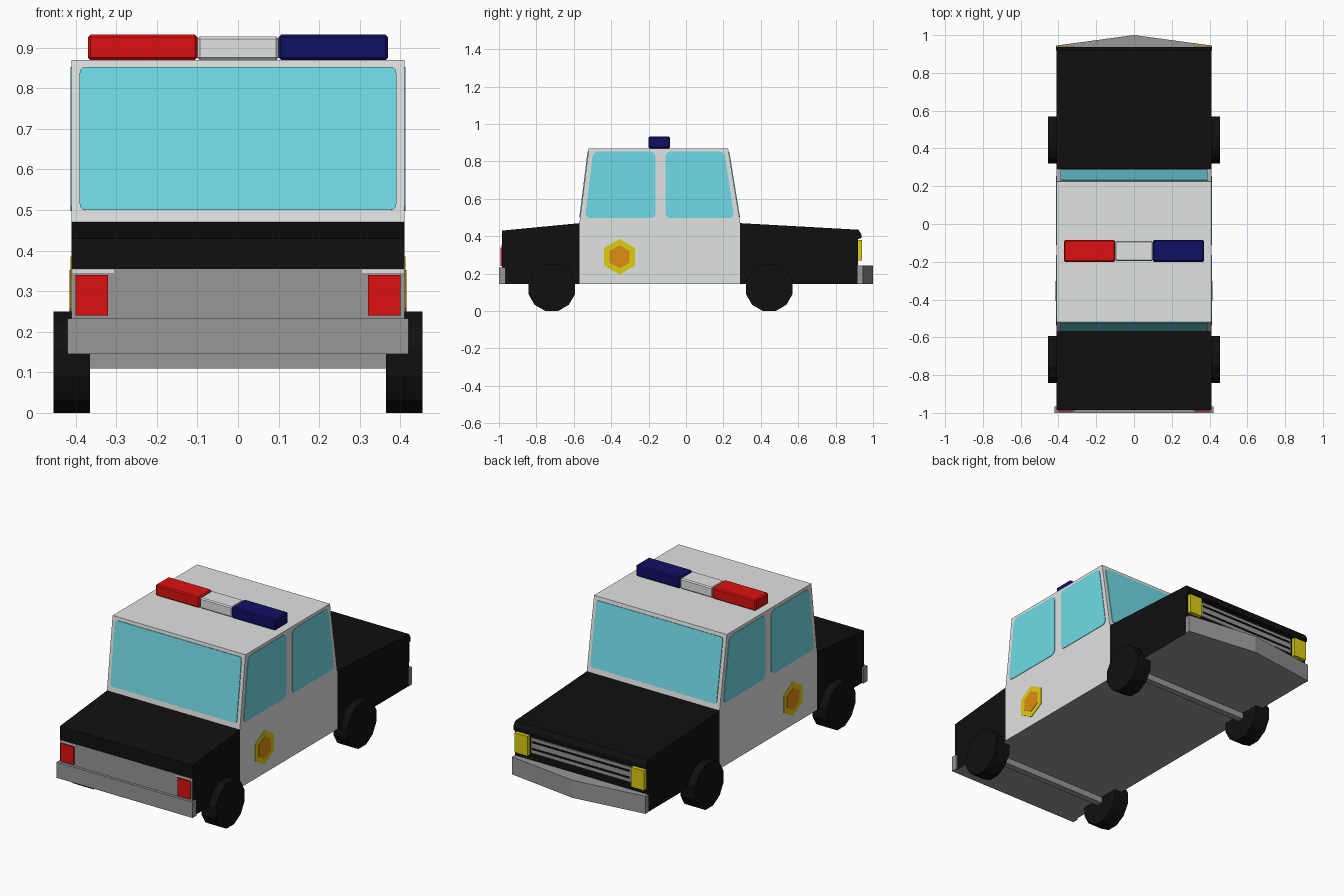
import bpy, bmesh, math
from mathutils import Vector, Matrix

if "Cube" in bpy.data.objects:
    bpy.data.objects.remove(bpy.data.objects["Cube"])

def mat(name, r, g, b):
    m = bpy.data.materials.new(name)
    m.diffuse_color = (r, g, b, 1)
    m.use_nodes = True
    m.node_tree.nodes["Principled BSDF"].inputs["Base Color"].default_value = m.diffuse_color
    return m

WHITE = mat("white", .75, .76, .76)
BLACK = mat("black", .005, .005, .005)
GREY = mat("grey", .31, .31, .31)
GLASS = mat("glass_blue", .17, .73, .82)
RED = mat("red", .73, .005, .005)
NAVY = mat("navy", .005, .005, .13)
YELLOW = mat("yellow", .73, .62, .006)
ORANGE = mat("orange", .73, .27, .006)

X, Y, Z = Vector((1, 0, 0)), Vector((0, 1, 0)), Vector((0, 0, 1))

def prism(name, pts, origin, u, v, depth, *mats, bevel=0):
    """Polygon in the u/v plane at origin, extruded by depth along u x v."""
    u, v, o = u.normalized(), v.normalized(), Vector(origin)
    n = u.cross(v) * depth
    bm = bmesh.new()
    face = bm.faces.new([bm.verts.new(o + u * a + v * b) for a, b in pts])
    ext = bmesh.ops.extrude_face_region(bm, geom=[face], use_keep_orig=True)
    bmesh.ops.translate(bm, vec=n, verts=[e for e in ext["geom"] if isinstance(e, bmesh.types.BMVert)])
    bmesh.ops.recalc_face_normals(bm, faces=bm.faces[:])
    if bevel:
        bmesh.ops.bevel(bm, geom=bm.edges[:], offset=bevel, segments=1, affect='EDGES')
    me = bpy.data.meshes.new(name)
    bm.to_mesh(me)
    bm.free()
    for m in mats:
        me.materials.append(m)
    ob = bpy.data.objects.new(name, me)
    bpy.context.collection.objects.link(ob)
    return ob

def box(name, x0, x1, y0, y1, z0, z1, m, bevel=0):
    return prism(name, [(x0, y0), (x1, y0), (x1, y1), (x0, y1)], (0, 0, z0), X, Y, z1 - z0, m, bevel=bevel)

def rounded(pts, r=.03, seg=3):
    """Round the corners of a polygon with short curves."""
    out = []
    for i, p in enumerate(pts):
        p, a, b = Vector(p), Vector(pts[i - 1]), Vector(pts[(i + 1) % len(pts)])
        s, e = p + (a - p).normalized() * r, p + (b - p).normalized() * r
        for k in range(seg + 1):
            t = k / seg
            out.append(s * (1 - t) ** 2 + p * 2 * t * (1 - t) + e * t * t)
    return out

def ngon(n, r, cy, cz, start):
    return [(cy + r * math.cos(start + 2 * math.pi * i / n),
             cz + r * math.sin(start + 2 * math.pi * i / n)) for i in range(n)]

# Body: one side profile, cut into boot, cabin and bonnet, then coloured by position
profile = [(-.985, .145), (.92, .145), (.92, .385), (.937, .39), (.937, .41), (.922, .435),
           (.29, .47), (.225, .87), (-.52, .87), (-.57, .47), (-.985, .43), (-.985, .355)]
body = prism("body", profile, (-.41, 0, 0), Y, Z, .82, WHITE, BLACK, GREY)
bm = bmesh.new()
bm.from_mesh(body.data)
for y in (-.57, .29):
    bmesh.ops.bisect_plane(bm, geom=bm.verts[:] + bm.edges[:] + bm.faces[:], plane_co=(0, y, 0), plane_no=Y)
for f in bm.faces:
    c = f.calc_center_median()
    f.normal_update()
    if f.normal.z < -.95 and c.z < .2:
        f.material_index = 2
    elif f.normal.y < -.9 and c.y < -.9 and c.z < .355:
        f.material_index = 2
    else:
        f.material_index = 0 if -.57 < c.y < .29 else 1
bm.to_mesh(body.data)
bm.free()

# Windscreens on the sloping ends of the cabin
def screen(name, origin, u, v):
    prism(name, rounded([(-.39, .03), (.39, .03), (.39, .385), (-.39, .385)], .015), origin, u, v, .004, GLASS)

screen("rear_windscreen", (0, -.57, .47), X, Vector((0, .05, .4)))
screen("front_windscreen", (0, .29, .47), -X, Vector((0, -.065, .4)))

# Side windows, badges, wheels and lamps on both sides
rear_window = rounded([(-.54, .497), (-.163, .497), (-.163, .853), (-.497, .853)])
front_window = rounded([(-.11, .497), (.258, .497), (.205, .853), (-.11, .853)])
for s, side in ((1, "right"), (-1, "left")):
    at = (.41 * s, 0, 0)
    prism(side + "_rear_window", rear_window, at, Y, Z, .003 * s, GLASS)
    prism(side + "_front_window", front_window, at, Y, Z, .003 * s, GLASS)
    prism(side + "_badge", ngon(6, .095, -.355, .29, math.pi / 2), at, Y, Z, .003 * s, YELLOW)
    prism(side + "_badge_centre", ngon(6, .062, -.355, .29, math.pi / 2), at, Y, Z, .005 * s, ORANGE)
    for y, end in ((-.718, "rear"), (.445, "front")):
        prism(f"{side}_{end}_wheel", ngon(12, .1295, y, .125, math.pi / 12), (.365 * s, 0, 0), Y, Z, .09 * s, BLACK)
    lo, hi = sorted((.32 * s, .4 * s))
    box(side + "_tail_light", lo, hi, -.992, -.985, .24, .34, RED)
    box(side + "_headlight", lo, hi, .92, .942, .27, .38, YELLOW)
    lo, hi = sorted((.305 * s, .408 * s))
    box(side + "_tail_trim", lo, hi, -.988, -.985, .345, .353, WHITE)

# Grille with dark slats
box("grille", -.31, .31, .92, .926, .285, .37, GREY)
for i, z in enumerate((.305, .343)):
    box(f"grille_slat_{i + 1}", -.3, .3, .926, .929, z, z + .01, BLACK)

# Bumpers, the front one pointed
box("rear_bumper", -.42, .42, -1, -.965, .145, .232, GREY)
prism("front_bumper", [(-.412, .918), (.412, .918), (.412, .945), (0, 1), (-.412, .945)],
      (0, 0, .145), X, Y, .098, GREY)

# Axles
for y, end in ((-.718, "rear"), (.445, "front")):
    box(end + "_axle", -.366, .366, y - .018, y + .018, .11, .146, GREY)

# Roof light bar
box("light_bar_red", -.37, -.1, -.2, -.085, .87, .932, RED, bevel=.006)
box("light_bar_middle", -.1, .1, -.196, -.089, .87, .928, WHITE, bevel=.006)
box("light_bar_blue", .1, .37, -.2, -.085, .87, .932, NAVY, bevel=.006)
